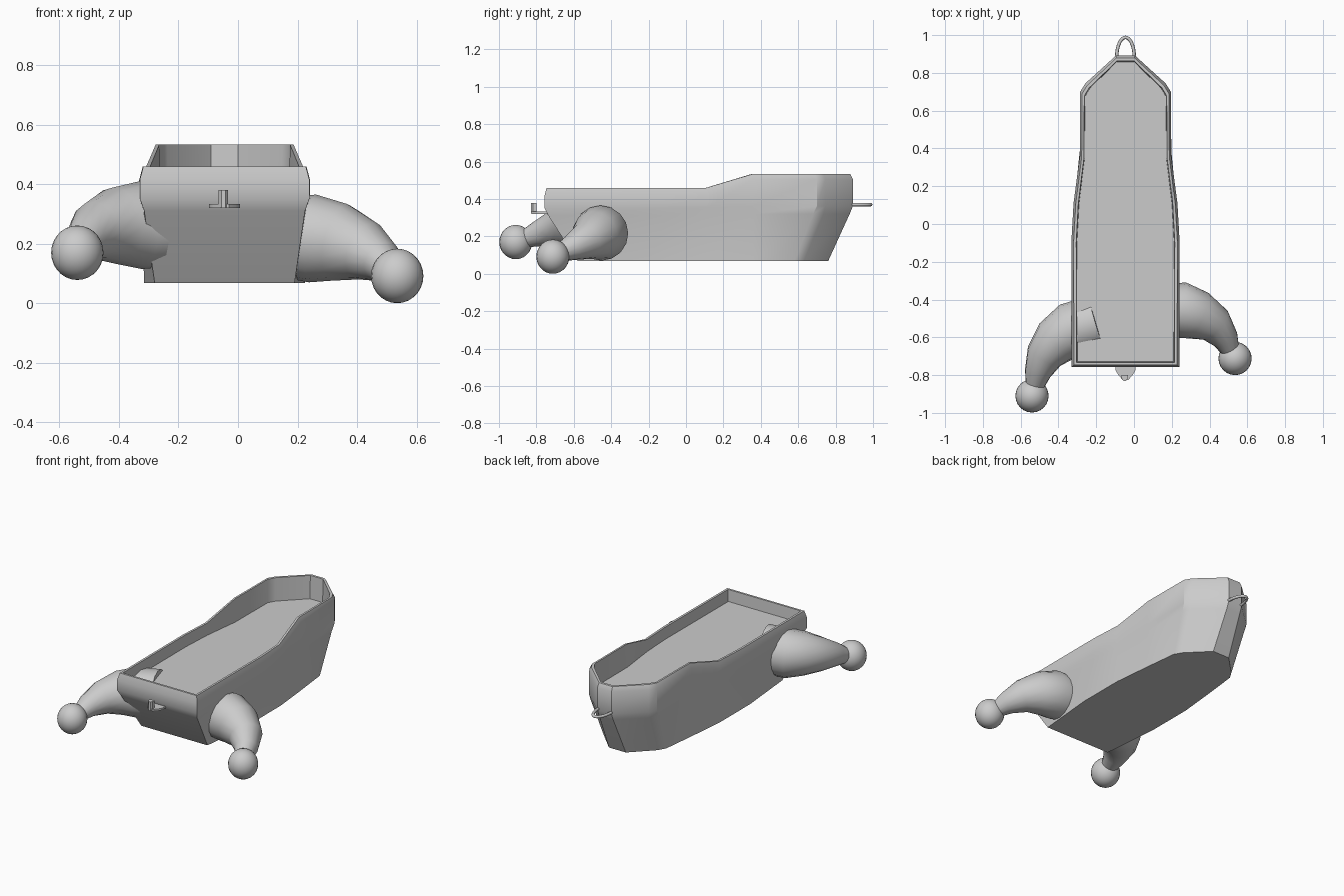
import bpy, bmesh, math
from mathutils import Vector

if "Cube" in bpy.data.objects:
    bpy.data.objects.remove(bpy.data.objects["Cube"])

CX = -0.045  # boat centre line


def make(name, rings, angle=30, cap=True, closed=False):
    """Skin a list of equally sized point rings into one object."""
    bm = bmesh.new()
    loops = [[bm.verts.new(p) for p in r] for r in rings]
    pairs = list(zip(loops, loops[1:]))
    if closed:
        pairs.append((loops[-1], loops[0]))
    for a, b in pairs:
        n = len(a)
        for i in range(n):
            bm.faces.new((a[i], a[(i + 1) % n], b[(i + 1) % n], b[i]))
    if cap:
        bm.faces.new(loops[0][::-1])
        bm.faces.new(loops[-1])
    bmesh.ops.recalc_face_normals(bm, faces=bm.faces[:])
    me = bpy.data.meshes.new(name)
    bm.to_mesh(me)
    bm.free()
    ob = bpy.data.objects.new(name, me)
    bpy.context.collection.objects.link(ob)
    smooth(ob, angle)
    return ob


def smooth(ob, angle):
    bpy.ops.object.select_all(action='DESELECT')
    bpy.context.view_layer.objects.active = ob
    ob.select_set(True)
    bpy.ops.object.shade_smooth_by_angle(angle=math.radians(angle))


def tube(name, path, sides=16, angle=40):
    """Tapered tube through (x, y, z, radius) points."""
    pts = [Vector(p[:3]) for p in path]
    rings = []
    for i, p in enumerate(pts):
        t = (pts[min(i + 1, len(pts) - 1)] - pts[max(i - 1, 0)]).normalized()
        side = t.cross(Vector((0, 0, 1))).normalized()
        up = side.cross(t)
        rings.append([p + path[i][3] * (side * math.cos(a) + up * math.sin(a))
                      for a in (2 * math.pi * k / sides for k in range(sides))])
    return make(name, rings, angle)


# Hull: half outlines from stern to bow, mirrored into full rings
bottom = [(.235, -.58), (.27, -.2), (.27, .11), (.245, .36), (.22, .58), (.19, .63), (.06, .76)]
chine = [(.27, -.735), (.28, -.1), (.268, .11), (.238, .36), (.235, .68), (.205, .735), (.05, .875)]
rail = [(.285, -.757), (.287, -.1), (.275, .11), (.242, .36), (.24, .70), (.212, .745), (.05, .892)]
raised = [0, 0, 0, 1, 1, 1, 1]  # which stations carry the higher bow


def hull_ring(half, z, rise=0.0, inset=0.0):
    sx, sy = 1 - inset / .285, 1 - inset / .8
    r = [(x * sx, y * sy, z + rise * k) for (x, y), k in zip(half, raised)]
    full = r + [(-x, y, zz) for x, y, zz in reversed(r)]
    return [(x + CX, y, zz) for x, y, zz in full]


make("hull", [
    hull_ring(bottom, .068),
    hull_ring(chine, .31, .01),
    hull_ring(rail, .352, .01),
    hull_ring(rail, .415, .09),
    hull_ring(rail, .46, .073, .012),
    hull_ring(rail, .46, .073, .026),
    hull_ring(rail, .385, 0, .03),
])

# Curved arms, each ending in a ball
tube("left_arm", [(-.195, -.52, .272, .145), (-.33, -.56, .262, .147), (-.41, -.62, .26, .13),
                  (-.475, -.70, .242, .10), (-.51, -.79, .215, .07), (-.53, -.88, .18, .042)])
tube("right_arm", [(.16, -.455, .22, .135), (.25, -.455, .218, .148), (.34, -.485, .205, .132),
                   (.43, -.535, .175, .10), (.485, -.61, .14, .07), (.52, -.69, .105, .042)])
for name, loc in (("left_ball", (-.54, -.91, .17)), ("right_ball", (.535, -.712, .092))):
    bpy.ops.mesh.primitive_uv_sphere_add(segments=24, ring_count=14, radius=.088, location=loc)
    ball = bpy.context.object
    ball.name = name
    ball.scale.z = 1.04
    smooth(ball, 60)

# Bow towing ring: half ellipse
arc = [math.pi * k / 14 for k in range(15)]
tube("bow_ring", [(CX + .047 * math.cos(a), .88 + .108 * math.sin(a), .37, .009)
                  for a in arc], sides=8, angle=60)

# Stern hitch plate and pin
plate = [(.052, -.72), (.052, -.775), (.038, -.80), (.014, -.826)]
outline = plate + [(-x, y) for x, y in reversed(plate)]
make("hitch_plate", [[(CX + x, y, z) for x, y in outline] for z in (.321, .333)])
pin = [(.016, -.80), (.016, -.818), (.007, -.83), (-.007, -.83), (-.016, -.818), (-.016, -.80)]
make("hitch_pin", [[(CX - .004 + x, y, z) for x, y in pin] for z in (.322, .38)])
